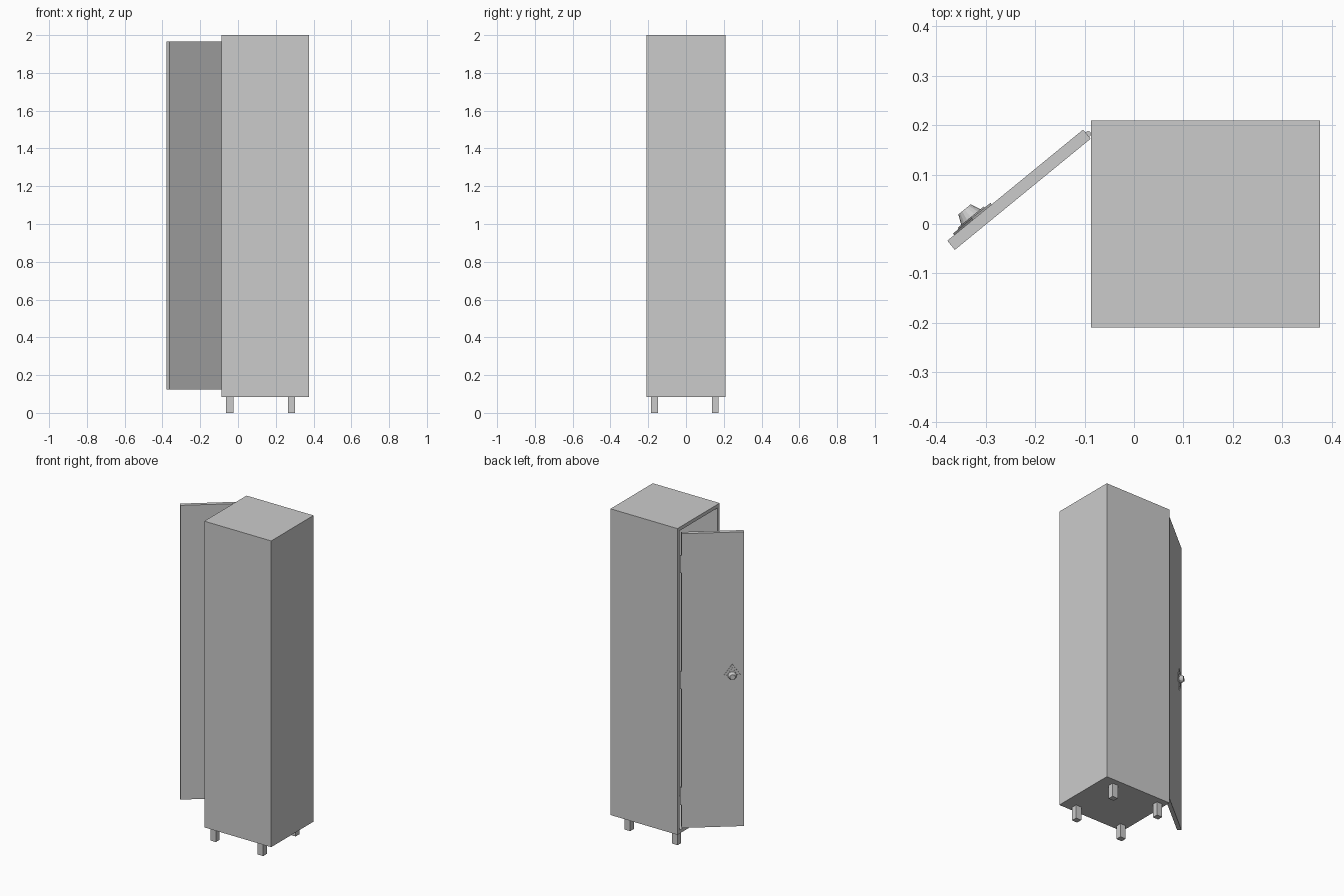
import bpy, bmesh
from math import pi, atan2
from mathutils import Matrix, Vector

if "Cube" in bpy.data.objects:
    bpy.data.objects.remove(bpy.data.objects["Cube"])


def make(name, bm, matrix=Matrix()):
    bmesh.ops.recalc_face_normals(bm, faces=bm.faces)
    me = bpy.data.meshes.new(name)
    bm.to_mesh(me)
    bm.free()
    ob = bpy.data.objects.new(name, me)
    ob.matrix_world = matrix
    bpy.context.collection.objects.link(ob)
    return ob


def add_box(bm, lo, hi):
    lo, hi = Vector(lo), Vector(hi)
    m = Matrix.Translation((lo + hi) / 2) @ Matrix.Diagonal((*(hi - lo), 1))
    return bmesh.ops.create_cube(bm, size=1, matrix=m)


def box(name, lo, hi, matrix=Matrix()):
    bm = bmesh.new()
    add_box(bm, lo, hi)
    return make(name, bm, matrix)


# Cabinet shell, hollowed through its -x side
bm = bmesh.new()
add_box(bm, (-0.087, -0.209, 0.085), (0.376, 0.209, 2.0))
bm.normal_update()
opening = [f for f in bm.faces if f.normal.x < -0.9]
bmesh.ops.inset_region(bm, faces=opening, thickness=0.031)
res = bmesh.ops.extrude_discrete_faces(bm, faces=opening)
bmesh.ops.translate(bm, verts=res["faces"][0].verts, vec=(0.433, 0, 0))
make("cabinet_shell", bm)

# Square legs
for x in (-0.044, 0.284):
    for y in (-0.166, 0.155):
        box("leg", (x - 0.019, y - 0.018, 0), (x + 0.019, y + 0.018, 0.085))

# Open door: local x runs away from the hinge, local y is inward, z up
u = Vector((-0.275, -0.225, 0)).normalized()
door_m = Matrix.Translation((-0.103, 0.191, 0)) @ Matrix.Rotation(atan2(u.y, u.x), 4, "Z")
box("door", (0, 0, 0.125), (0.355, 0.024, 1.965), door_m)

# Hinge barrels
for z in (0.32, 1.045, 1.77):
    bm = bmesh.new()
    bmesh.ops.create_cone(bm, cap_ends=True, segments=12, radius1=0.006,
                          radius2=0.006, depth=0.11)
    make("hinge", bm, Matrix.Translation((-0.093, 0.182, z)))

# Handle on the outer door face; its local z points out of the door
handle_m = door_m @ Matrix.Translation((0.288, 0, 1.07)) @ Matrix.Rotation(pi / 2, 4, "X")


def disc(name, segments, r1, r2, z0, z1, stretch=1):
    bm = bmesh.new()
    bmesh.ops.create_cone(bm, cap_ends=True, segments=segments, radius1=r1, radius2=r2,
                          depth=z1 - z0, matrix=Matrix.Translation((0, 0, (z0 + z1) / 2)))
    bmesh.ops.scale(bm, vec=(1, stretch, 1), verts=bm.verts)
    return make(name, bm, handle_m)


# Stepped diamond plates and tapered knob
disc("handle_plate", 4, 0.049, 0.049, 0, 0.004, 1.45)
disc("handle_inner_plate", 4, 0.034, 0.034, 0.004, 0.007, 1.45)
disc("knob", 16, 0.025, 0.016, 0.007, 0.027)
